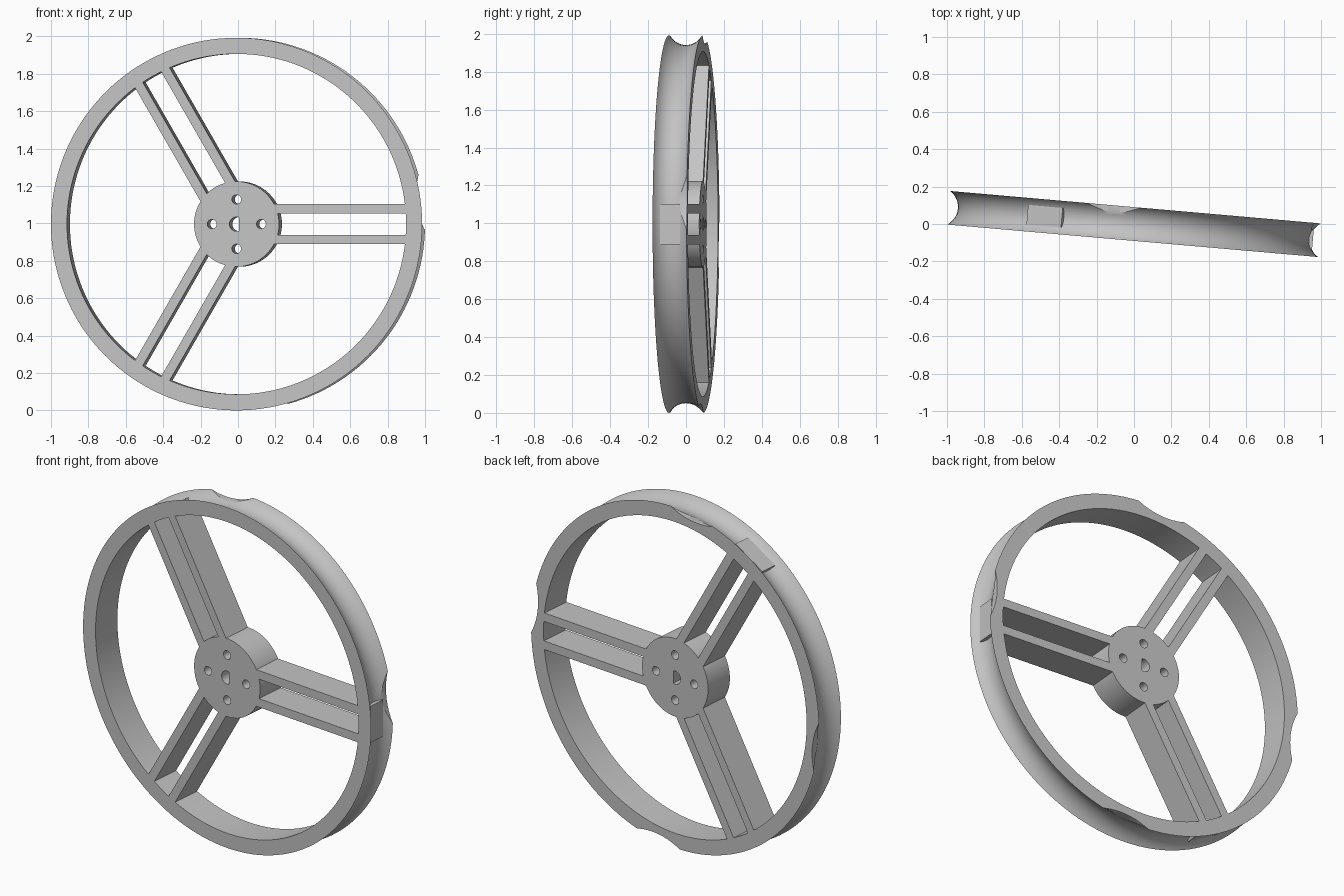
import bpy, bmesh, math
from mathutils import Matrix, Vector

if "Cube" in bpy.data.objects:
    bpy.data.objects.remove(bpy.data.objects["Cube"], do_unlink=True)

R, INNER, HALF = 0.996, 0.91, 0.09      # rim outer and inner radius, half width
HUB_R = 0.228
POSE = Matrix.Translation((0, 0, R)) @ Matrix.Rotation(math.radians(-5), 4, 'Z')

grey = bpy.data.materials.new("light_grey")
grey.use_nodes = True
colour = (0.55, 0.55, 0.55, 1)
grey.diffuse_color = colour
grey.node_tree.nodes["Principled BSDF"].inputs["Base Color"].default_value = colour


def finish(name, bm):
    bmesh.ops.recalc_face_normals(bm, faces=bm.faces)
    mesh = bpy.data.meshes.new(name)
    bm.to_mesh(mesh)
    bm.free()
    mesh.materials.append(grey)
    obj = bpy.data.objects.new(name, mesh)
    bpy.context.collection.objects.link(obj)
    obj.matrix_world = POSE
    return obj


def prism(bm, outline, y0, y1):
    """Extrude an (x, z) outline along the axle direction."""
    face = bm.faces.new([bm.verts.new((x, y0, z)) for x, z in outline])
    out = bmesh.ops.extrude_face_region(bm, geom=[face])
    moved = [g for g in out["geom"] if isinstance(g, bmesh.types.BMVert)]
    bmesh.ops.translate(bm, verts=moved, vec=(0, y1 - y0, 0))


def circle(cx, cz, r, n):
    return [(cx + r * math.cos(math.tau * i / n), cz + r * math.sin(math.tau * i / n))
            for i in range(n)]


def box(bm, x0, x1, half_y, z0, z1, angle):
    m = Matrix.Rotation(-angle, 4, 'Y')
    size = Matrix.Diagonal((x1 - x0, 2 * half_y, z1 - z0, 1))
    place = Matrix.Translation(((x0 + x1) / 2, 0, (z0 + z1) / 2))
    bmesh.ops.create_cube(bm, size=1, matrix=m @ place @ size)


def cut(obj, cutter):
    cutter.hide_render = True
    mod = obj.modifiers.new("cut", 'BOOLEAN')
    mod.operation, mod.solver, mod.object = 'DIFFERENCE', 'EXACT', cutter
    bpy.context.view_layer.update()
    bpy.context.view_layer.objects.active = obj
    bpy.ops.object.modifier_apply(modifier=mod.name)
    bpy.data.objects.remove(cutter, do_unlink=True)


def smooth(obj):
    bpy.ops.object.select_all(action='DESELECT')
    obj.select_set(True)
    bpy.context.view_layer.objects.active = obj
    bpy.ops.object.shade_smooth_by_angle(angle=math.radians(30))


# Grooved rim: concave outer profile turned around the axle
SAG = 0.051
arc_r = (HALF ** 2 + SAG ** 2) / (2 * SAG)
arc_c = R - SAG + arc_r
sweep = math.asin(HALF / arc_r)
profile = [(INNER, -HALF)]
for i in range(17):
    a = sweep * (i / 8 - 1)
    profile.append((arc_c - arc_r * math.cos(a), arc_r * math.sin(a)))
profile.append((INNER, HALF))
bm = bmesh.new()
verts = [bm.verts.new((r, y, 0)) for r, y in profile]
edges = [bm.edges.new((verts[i - 1], v)) for i, v in enumerate(verts)]
bmesh.ops.spin(bm, geom=verts + edges, axis=(0, 1, 0), cent=(0, 0, 0),
               angle=math.tau, steps=144, use_duplicate=False)
bmesh.ops.remove_doubles(bm, verts=bm.verts, dist=0.0001)
rim = finish("rim", bm)

# Four shallow scallops in the back flange
bm = bmesh.new()
for k in range(4):
    a = math.radians(6.7 + 90 * k)
    d = 0.957 + 0.41
    prism(bm, circle(d * math.cos(a), d * math.sin(a), 0.41, 96), 0, 0.2)
cut(rim, finish("scallop_cutter", bm))
smooth(rim)

# Hub with four bolt holes and a D-shaped axle hole
bm = bmesh.new()
prism(bm, circle(0, 0, HUB_R, 96), -HALF, HALF)
hub = finish("hub", bm)
bm = bmesh.new()
for k in range(4):
    a = k * math.pi / 2
    prism(bm, circle(0.132 * math.cos(a), 0.132 * math.sin(a), 0.025, 32), -0.2, 0.2)
flat = math.acos(0.012 / 0.038)
d_hole = [flat + (math.tau - 2 * flat) * i / 24 for i in range(25)]
prism(bm, [(0.038 * math.cos(a), 0.038 * math.sin(a)) for a in d_hole], -0.2, 0.2)
cut(hub, finish("hole_cutter", bm))
smooth(hub)

# Three twin-bar spokes, each with a flat plug showing in the groove
for k in range(3):
    angle = k * math.tau / 3
    bm = bmesh.new()
    for z0, z1 in ((0.057, 0.107), (-0.107, -0.057)):
        box(bm, 0.2, 0.912, HALF, z0, z1, angle)
    finish(f"spoke_{k + 1}", bm)
    bm = bmesh.new()
    box(bm, 0.915, 0.96, 0.0525, -0.107, 0.107, angle)
    finish(f"spoke_plug_{k + 1}", bm)
